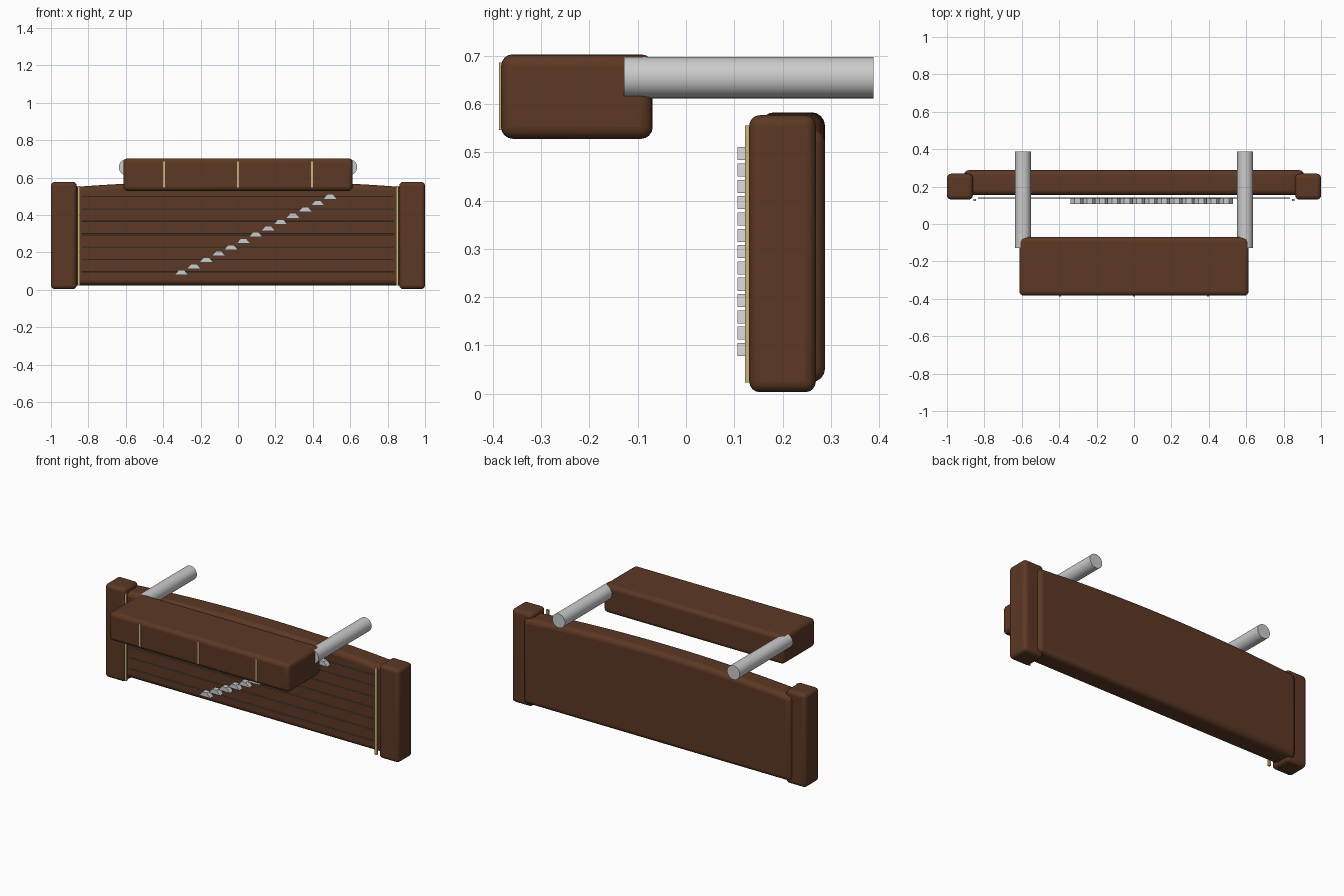
import bpy, bmesh, math

if "Cube" in bpy.data.objects:
    bpy.data.objects.remove(bpy.data.objects["Cube"])


def material(name, rgb):
    m = bpy.data.materials.new(name)
    m.diffuse_color = (*rgb, 1)
    m.use_nodes = True
    m.node_tree.nodes["Principled BSDF"].inputs["Base Color"].default_value = m.diffuse_color
    return m


BROWN = material("dark_wood", (0.107, 0.040, 0.018))
GOLD = material("pale_gold", (0.62, 0.47, 0.19))
SILVER = material("light_grey", (0.60, 0.60, 0.60))
STRING = material("string_grey", (0.30, 0.32, 0.22))


def prism(name, outline, y0, y1, mat, bevel=0.0):
    """Extrude an x-z outline from y0 to y1, optionally with rounded edges."""
    bm = bmesh.new()
    face = bm.faces.new([bm.verts.new((x, y0, z)) for x, z in outline])
    ext = bmesh.ops.extrude_face_region(bm, geom=[face])["geom"]
    for v in ext:
        if isinstance(v, bmesh.types.BMVert):
            v.co.y = y1
    bmesh.ops.recalc_face_normals(bm, faces=bm.faces)
    mesh = bpy.data.meshes.new(name)
    bm.to_mesh(mesh)
    bm.free()
    mesh.materials.append(mat)
    obj = bpy.data.objects.new(name, mesh)
    bpy.context.collection.objects.link(obj)
    if bevel:
        mod = obj.modifiers.new("rounding", "BEVEL")
        mod.width = bevel
        mod.segments = 4
        mod.limit_method = "ANGLE"
        mod.angle_limit = math.radians(30)
        smooth(obj)
    return obj


def smooth(obj):
    bpy.ops.object.select_all(action="DESELECT")
    obj.select_set(True)
    bpy.context.view_layer.objects.active = obj
    bpy.ops.object.shade_smooth_by_angle(angle=math.radians(35))


def box(name, x0, x1, y0, y1, z0, z1, mat, bevel=0.0):
    return prism(name, [(x0, z0), (x1, z0), (x1, z1), (x0, z1)], y0, y1, mat, bevel)


def rod(name, radius, length, loc, rot, mat, sides):
    bpy.ops.mesh.primitive_cylinder_add(vertices=sides, radius=radius, depth=length,
                                        location=loc, rotation=rot)
    obj = bpy.context.object
    obj.name = name
    obj.data.materials.append(mat)
    smooth(obj)
    return obj


# Sound board with a gently arched top edge
arch = [(0.91 - 1.82 * i / 24, 0.583 - 0.044 * (0.91 - 1.82 * i / 24) ** 2)
        for i in range(25)]
prism("sound_board", [(-0.91, 0.024), (0.91, 0.024)] + arch, 0.155, 0.288, BROWN, 0.028)

# End blocks, gold edge strips and support bars on both sides
for s, side in ((-1, "left"), (1, "right")):
    x0, x1 = sorted((s * 0.862, s * 1.0))
    box(f"end_block_{side}", x0, x1, 0.131, 0.269, 0.003, 0.577, BROWN, 0.022)
    box(f"edge_strip_{side}", s * 0.851 - 0.007, s * 0.851 + 0.007, 0.122, 0.134,
        0.023, 0.556, GOLD)
    rod(f"support_bar_{side}", 0.043, 0.516, (s * 0.594, 0.130, 0.655),
        (math.pi / 2, 0, 0), SILVER, 32)

# Raised bench with three gold bands on its front
box("bench", -0.613, 0.613, -0.383, -0.069, 0.528, 0.703, BROWN, 0.024)
for i, x in enumerate((-0.396, 0, 0.396)):
    box(f"bench_band_{i + 1}", x - 0.005, x + 0.005, -0.387, -0.380, 0.546, 0.686, GOLD)

# Horizontal strings in front of the board
for i in range(7):
    rod(f"string_{i + 1}", 0.003, 1.67, (0, 0.140, 0.094 + i * 0.0675),
        (0, math.pi / 2, 0), STRING, 8)

# Diagonal row of small bridges
for i in range(13):
    x, z = -0.302 + i * 0.0662, 0.078 + i * 0.0338
    prism(f"bridge_{i + 1}", [(x - 0.038, z), (x + 0.038, z),
                              (x + 0.015, z + 0.027), (x - 0.015, z + 0.027)],
          0.107, 0.139, SILVER)
